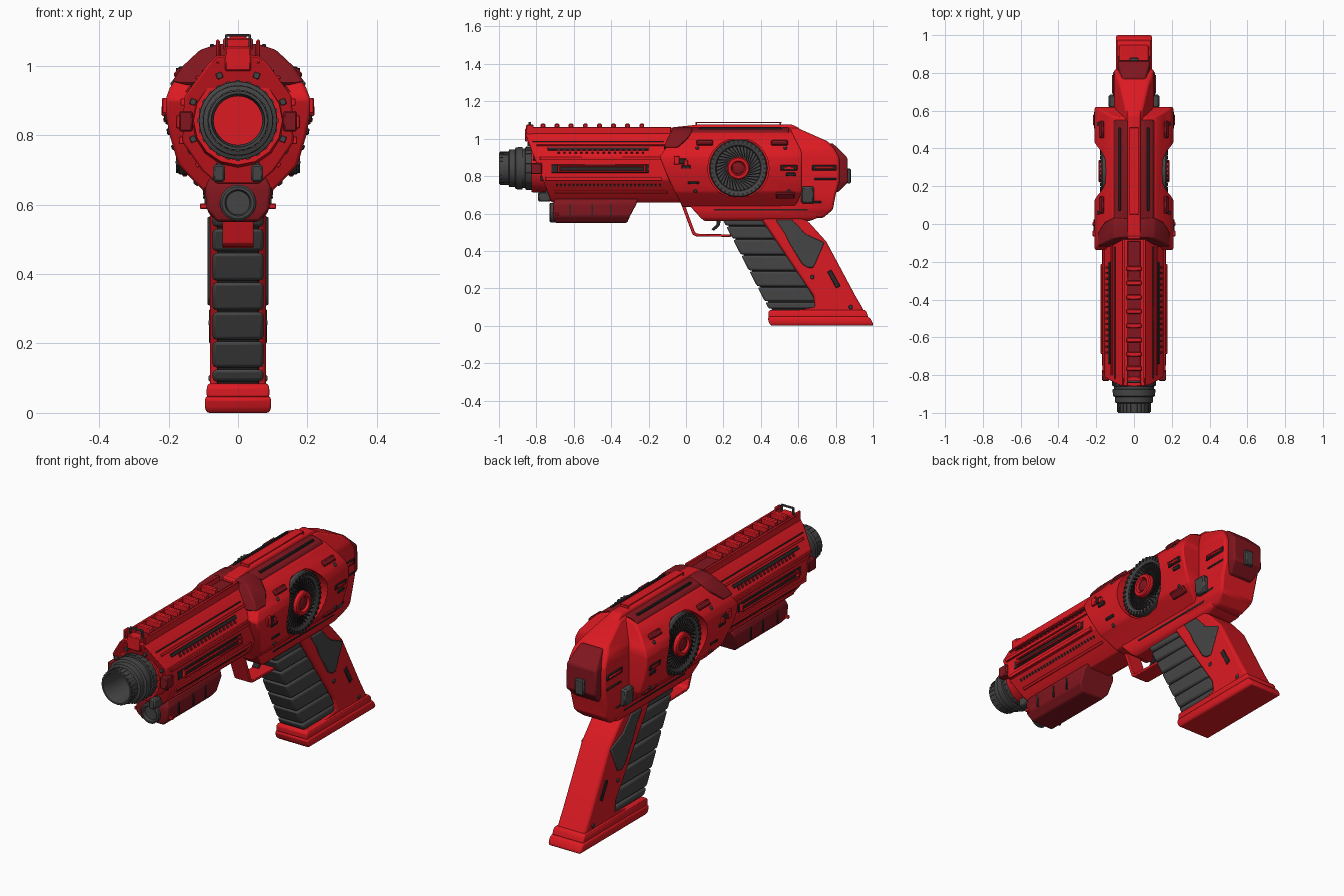
import bpy, bmesh, math
from mathutils import Matrix, Vector

if "Cube" in bpy.data.objects:
    bpy.data.objects.remove(bpy.data.objects["Cube"])


def material(name, rgb):
    m = bpy.data.materials.new(name)
    m.diffuse_color = (*rgb, 1)
    m.use_nodes = True
    m.node_tree.nodes["Principled BSDF"].inputs["Base Color"].default_value = m.diffuse_color
    return m


RED = material("red", (.72, .01, .016))
DARK = material("dark_red", (.22, .008, .013))
GREY = material("charcoal", (.06, .06, .06))
BLACK = material("near_black", (.025, .02, .02))


def finish(name, bm, mat, bevel=0, segments=2):
    bmesh.ops.recalc_face_normals(bm, faces=bm.faces[:])
    me = bpy.data.meshes.new(name)
    bm.to_mesh(me)
    bm.free()
    me.materials.append(mat)
    ob = bpy.data.objects.new(name, me)
    bpy.context.collection.objects.link(ob)
    if bevel:
        b = ob.modifiers.new("bevel", "BEVEL")
        b.width, b.segments, b.limit_method, b.angle_limit = bevel, segments, "ANGLE", .3
    return ob


def stack(name, rows, mat, bevel=.006):
    """Symmetric solid from rows of (z, half width, front y, back y), top to bottom."""
    bm = bmesh.new()
    loops = [[bm.verts.new(p) for p in ((-x, a, z), (x, a, z), (x, b, z), (-x, b, z))]
             for z, x, a, b in rows]
    for u, v in zip(loops, loops[1:]):
        for i in range(4):
            j = (i + 1) % 4
            bm.faces.new((u[i], u[j], v[j], v[i]))
    bm.faces.new(loops[0])
    bm.faces.new(loops[-1])
    return finish(name, bm, mat, bevel)


def plate(name, pts, half, mat, bevel=.003):
    """Side outline of (y, z) points made solid across x."""
    bm = bmesh.new()
    f = bm.faces.new([bm.verts.new((-half, y, z)) for y, z in pts])
    r = bmesh.ops.extrude_face_region(bm, geom=[f])
    bmesh.ops.translate(bm, vec=(2 * half, 0, 0), verts=[v for v in r["geom"] if isinstance(v, bmesh.types.BMVert)])
    return finish(name, bm, mat, bevel)


def lathe(name, prof, mat, centre, axis="Y", sign=1, n=48):
    """Turned part from (distance along axis, radius) points."""
    bm = bmesh.new()
    rings = []
    for d, r in prof:
        ring = []
        for i in range(n):
            a = 2 * math.pi * i / n
            p = (r * math.cos(a), d, r * math.sin(a)) if axis == "Y" else (sign * d, r * math.cos(a), r * math.sin(a))
            ring.append(bm.verts.new(Vector(p) + Vector(centre)))
        rings.append(ring)
    for u, v in zip(rings, rings[1:]):
        for i in range(n):
            bm.faces.new((u[i], u[i - 1], v[i - 1], v[i]))
    bm.faces.new(rings[0])
    bm.faces.new(rings[-1])
    return finish(name, bm, mat)


def boxes(name, items, mat, bevel=.002):
    """Many boxes in one part: (centre, size, rotation matrix)."""
    bm = bmesh.new()
    for c, s, rot in items:
        bmesh.ops.create_cube(bm, size=1, matrix=Matrix.Translation(c) @ rot @ Matrix.Diagonal((*s, 1)))
    return finish(name, bm, mat, bevel, 1)


I4 = Matrix.Identity(4)


def on_sides(name, rows, spots, mat, bevel=.002):
    """Boxes (y, z, length, height, thickness) lying on both flanks of a stack."""
    items = []
    for y, z, ly, lz, t in spots:
        for hi, lo in zip(rows, rows[1:]):
            if lo[0] <= z <= hi[0]:
                x = lo[1] + (hi[1] - lo[1]) * (z - lo[0]) / (hi[0] - lo[0])
                a = math.atan2(hi[1] - lo[1], hi[0] - lo[0])
        for s in (1, -1):
            items.append(((s * x, y, z), (t, ly, lz), Matrix.Rotation(s * a, 4, "Y")))
    return boxes(name, items, mat, bevel)


# Barrel shroud
SHROUD = [(1.03, .06, -.86, 0), (1.0, .09, -.85, 0), (.91, .155, -.815, 0), (.78, .16, -.765, 0),
          (.70, .105, -.735, 0), (.66, .06, -.72, 0)]
stack("barrel_shroud", SHROUD, RED)
on_sides("shroud_long_slots", SHROUD, [(-.47, .945, .54, .018, .008), (-.47, .985, .7, .006, .006),
         (-.46, .84, .52, .045, .006)], BLACK)
on_sides("shroud_fins", SHROUD, [(-.45, .895, .66, .02, .02), (-.44, .785, .62, .022, .02),
         (-.45, .965, .7, .012, .014), (-.4, .715, .6, .014, .014)], RED)
on_sides("shroud_holes", SHROUD, [(-.69 + i * .022, .752, .011, .014, .006) for i in range(26)], BLACK, 0)
on_sides("shroud_vents", SHROUD, [(-.68 + i * .03, .93, .012, .02, .012) for i in range(16)], DARK, 0)
boxes("side_rods", [((s * .172, -.45, z), (.012, .46, .011), I4) for s in (1, -1) for z in (.825, .853)] +
      [((s * .166, y, .839), (.024, .014, .039), I4) for s in (1, -1) for y in (-.68, -.22)], RED, .003)
boxes("front_side_tabs", [((s * .15, -.80, .84), (.04, .06, .06), I4) for s in (1, -1)], DARK, .005)
boxes("front_lower_lugs", [((s * .055, -.755, .69), (.035, .07, .05), I4) for s in (1, -1)], GREY, .006)
boxes("front_plate_bolts", [((.14 * math.cos(a), -.72 - (.182 + .14 * math.sin(a)) * .378, .842 + .14 * math.sin(a)),
      (.018, .02, .018), Matrix.Rotation(-a, 4, "Y")) for a in [math.pi / 8 + i * math.pi / 4 for i in range(8)]], GREY)

# Muzzle
C = (0, 0, .842)
lathe("muzzle", [(-.80, .07), (-.96, .07), (-1, .077), (-1, .085), (-.95, .087), (-.945, .1), (-.915, .101),
      (-.91, .112), (-.875, .113), (-.873, .106), (-.86, .106), (-.858, .113), (-.75, .113)], GREY, C)
lathe("bore_plug", [(-.812, .071), (-.79, .071)], RED, C)
lathe("muzzle_collar", [(-.825, .112), (-.825, .128), (-.74, .135), (-.74, .1)], RED, C, n=16)
boxes("muzzle_flutes", [((r * math.cos(a), y, .842 + r * math.sin(a)), (.008, l, .012), Matrix.Rotation(-a, 4, "Y"))
      for r, y, l in ((.085, -.972, .045), (.112, -.83, .05)) for a in [i * math.pi / 12 for i in range(24)]], GREY, 0)

# Top rail, teeth and front sight
boxes("top_rail", [((0, -.46, 1.035), (.07, .74, .03), I4)], DARK)
boxes("rail_edges", [((s * .056, -.46, 1.04), (.014, .76, .045), I4) for s in (1, -1)], RED)
boxes("rail_teeth", [((0, -.765 + i * .0755, 1.062), (.085, .026, .036), I4) for i in range(8)], RED, .005)
boxes("front_sight_base", [((0, -.835, 1.02), (.075, .05, .07), I4)] +
      [((s * .058, -.835, 1.04), (.012, .04, .07), I4) for s in (1, -1)], RED, .004)
boxes("front_sight_hoop", [((s * .034, -.835, 1.065), (.008, .014, .05), I4) for s in (1, -1)] +
      [((0, -.835, 1.087), (.07, .014, .007), I4)], GREY)

# Main body with round recesses
BODY = [(1.05, .06, -.03, .56), (1.03, .115, -.05, .57), (.99, .155, -.08, .59), (.94, .195, -.115, .615),
        (.905, .208, -.14, .62), (.86, .208, -.125, .62), (.80, .197, -.10, .62), (.715, .172, -.06, .62),
        (.67, .13, -.035, .60), (.635, .095, -.02, .58)]
body = stack("main_body", BODY, RED, .008)
bm = bmesh.new()
for s in (1, -1):
    bmesh.ops.create_cone(bm, cap_ends=True, segments=48, radius1=.163, radius2=.163, depth=.2,
                          matrix=Matrix.Translation((s * .25, .28, .842)) @ Matrix.Rotation(math.pi / 2, 4, "Y"))
cutter = finish("recess_cutter", bm, GREY)
cutter.hide_render = True
cutter.hide_set(True)
cut = body.modifiers.new("recess", "BOOLEAN")
cut.operation, cut.object, cut.solver = "DIFFERENCE", cutter, "EXACT"

# Turbine discs on both sides
blades, rim = [], []
for s, side in ((1, "right"), (-1, "left")):
    FC = (0, .28, .842)
    lathe(side + "_fan_ring", [(.1, .155), (.168, .155), (.175, .15), (.175, .135), (.168, .122), (.156, .118),
          (.156, .05)], GREY, FC, "X", s)
    lathe(side + "_fan_hub", [(.14, .062), (.183, .06), (.188, .054), (.188, .04), (.172, .034)], RED, FC, "X", s)
    lathe(side + "_fan_core", [(.16, .032), (.18, .03), (.183, .024)], DARK, FC, "X", s, 24)
    for i in range(36):
        R = Matrix.Rotation(i * math.pi / 18, 4, "X")
        p = Vector(FC) + R @ Vector((s * .16, 0, .09))
        blades.append((p, (.016, .006, .062), R @ Matrix.Rotation(.5, 4, "X")))
        p = Vector(FC) + R @ Vector((s * .175, 0, .143))
        rim.append((p, (.008, .009, .016), R))
boxes("fan_blades", blades, BLACK, 0)
boxes("fan_rim_teeth", rim, BLACK, 0)

# Dark top cover, collar and ridge
stack("top_cover", [(1.06, .055, .0, .55), (1.045, .1, .0, .55), (1.02, .115, .0, .55)], DARK)
stack("front_collar", [(1.062, .06, -.07, .03), (1.045, .11, -.075, .035), (1.0, .158, -.1, .01),
      (.955, .19, -.118, -.04), (.945, .15, -.12, -.05)], DARK)
stack("top_ridge", [(1.075, .03, .06, .57), (1.06, .036, -.08, .6), (1.0, .04, -.08, .65)], RED)
boxes("ridge_side_rails", [((s * .075, .29, 1.053), (.012, .44, .018), I4) for s in (1, -1)], BLACK)
boxes("top_sight_frame", [((0, .28, 1.087), (.05, .46, .006), I4)] +
      [((0, y, 1.075), (.05, .008, .03), I4) for y in (.055, .505)], RED)

# Rear housing, lower frame and back cap
REAR = [(1.06, .04, .5, .59), (.985, .08, .5, .76), (.95, .1, .5, .79), (.9, .106, .5, .82), (.77, .106, .5, .82),
        (.70, .106, .5, .80), (.62, .1, .5, .785), (.575, .08, .5, .73)]
stack("rear_housing", REAR, RED, .012)
FRAME = [(.67, .1, -.0, .7), (.63, .1, .03, .7), (.575, .085, .08, .7), (.56, .07, .1, .66)]
stack("lower_frame", FRAME, RED)
stack("back_cap", [(.975, .062, .74, .785), (.90, .086, .77, .862), (.77, .086, .77, .868), (.715, .066, .77, .815)], DARK, .008)
boxes("back_latch", [((0, .87, .80), (.05, .022, .08), I4)], GREY, .005)
on_sides("rear_slots", REAR, [(.74, .845, .13, .03, .01), (.745, .785, .12, .012, .008), (.7, .66, .05, .012, .008)], BLACK, .004)
on_sides("rear_slot_bars", REAR, [(.74, .845, .1, .014, .022)], RED, .004)
on_sides("rear_side_blocks", REAR, [(.65, .70, .07, .09, .05)], GREY, .008)
on_sides("frame_seam", FRAME, [(.4, .62, .5, .008, .006)], BLACK, 0)

# Small details on the body flanks
on_sides("body_panels", BODY, [(-.03, .88, .06, .03, .012), (.0, .85, .05, .02, .014), (.55, .845, .09, .03, .01),
         (.56, .81, .05, .02, .012), (.04, .765, .06, .015, .01)], BLACK, .003)
on_sides("body_clips", BODY, [(-.05, .885, .03, .045, .022), (.0, .87, .02, .03, .024), (.55, .845, .06, .014, .02)], RED, .003)
on_sides("body_bolts", BODY, [(.53, .95, .018, .018, .012), (.06, .95, .018, .018, .012), (.05, .72, .018, .018, .012),
         (.55, .72, .018, .018, .012)], GREY, .004)
on_sides("body_lugs", BODY, [(.1, .975, .09, .03, .03), (.5, .975, .09, .03, .03), (.53, .70, .1, .04, .025)], DARK, .006)

# Under-barrel pod
stack("under_pod", [(.68, .08, -.70, -.255), (.65, .095, -.71, -.265), (.585, .09, -.71, -.30), (.55, .06, -.70, -.315)], DARK, .008)
lathe("pod_lens", [(-.70, .052), (-.725, .052), (-.73, .046), (-.73, .038), (-.715, .034)], GREY, (0, 0, .605), n=32)
boxes("pod_bands", [((s * .092, y, .62), (.01, .008, .06), I4) for s in (1, -1) for y in (-.62, -.5, -.4)], BLACK, 0)
boxes("pod_pins", [((0, -.69, .595), (.22, .015, .015), I4)], RED)

# Trigger and guard
plate("trigger_guard", [(-.03, .66), (.035, .488), (.055, .478), (.24, .475), (.24, .488), (.06, .492), (.048, .5),
      (-.012, .66)], .045, RED)
plate("trigger", [(.165, .58), (.162, .54), (.135, .515), (.15, .508), (.18, .535), (.19, .58)], .018, BLACK)


# Grip: red core and back, grey ribbed front
def front(z):
    return .2 + (.56 - z) * .515


def back(z):
    return .41 + (.56 - z) * .68


stack("grip_core", [(.58, .06, front(.58) + .015, .6), (.06, .06, front(.06) + .015, .9)], BLACK)
stack("grip_back", [(.58, .08, back(.58), .62), (.55, .08, back(.55), .66), (.45, .08, back(.45), .75),
      (.16, .08, back(.16), .905), (.1, .08, .69, .94), (.06, .08, .46, .96)], RED, .012)
cuts = [.575, .53, .46, .375, .29, .205, .125, .085]
for i, (hi, lo) in enumerate(zip(cuts, cuts[1:])):
    lo += .006
    stack(f"grip_rib_{i + 1}", [(hi, .073, front(hi), min(back(hi), .695)), (lo, .073, front(lo), min(back(lo), .695))], GREY, .01)
stack("grip_side_panel", [(.565, .088, .48, .57), (.49, .088, .53, .64), (.445, .088, .55, .74), (.33, .088, .62, .69),
      (.31, .088, .65, .68)], GREY, .005)
GRIP = [(.6, .08, 0, 0), (.0, .08, 0, 0)]
tilt = Matrix.Rotation(.5, 4, "X")
boxes("grip_slots", [((s * .08, .79, .25), (.008, .025, .1), tilt) for s in (1, -1)], BLACK, .003)
on_sides("grip_bolts", GRIP, [(.675, .26, .02, .02, .01), (.88, .1, .02, .02, .01)], GREY, .004)

# Grip base
stack("base_upper", [(.085, .084, .45, .955), (.075, .09, .44, .965), (.045, .09, .44, .975)], RED)
stack("base_lower", [(.05, .09, .445, .97), (.04, .095, .437, .985), (.012, .095, .445, 1.0), (0, .088, .455, 1.0)], RED)

# Smooth shading with sharp edges kept
for ob in bpy.context.scene.objects:
    if ob is not cutter:
        ob.select_set(True)
        bpy.context.view_layer.objects.active = ob
bpy.ops.object.shade_smooth_by_angle(angle=.55)
